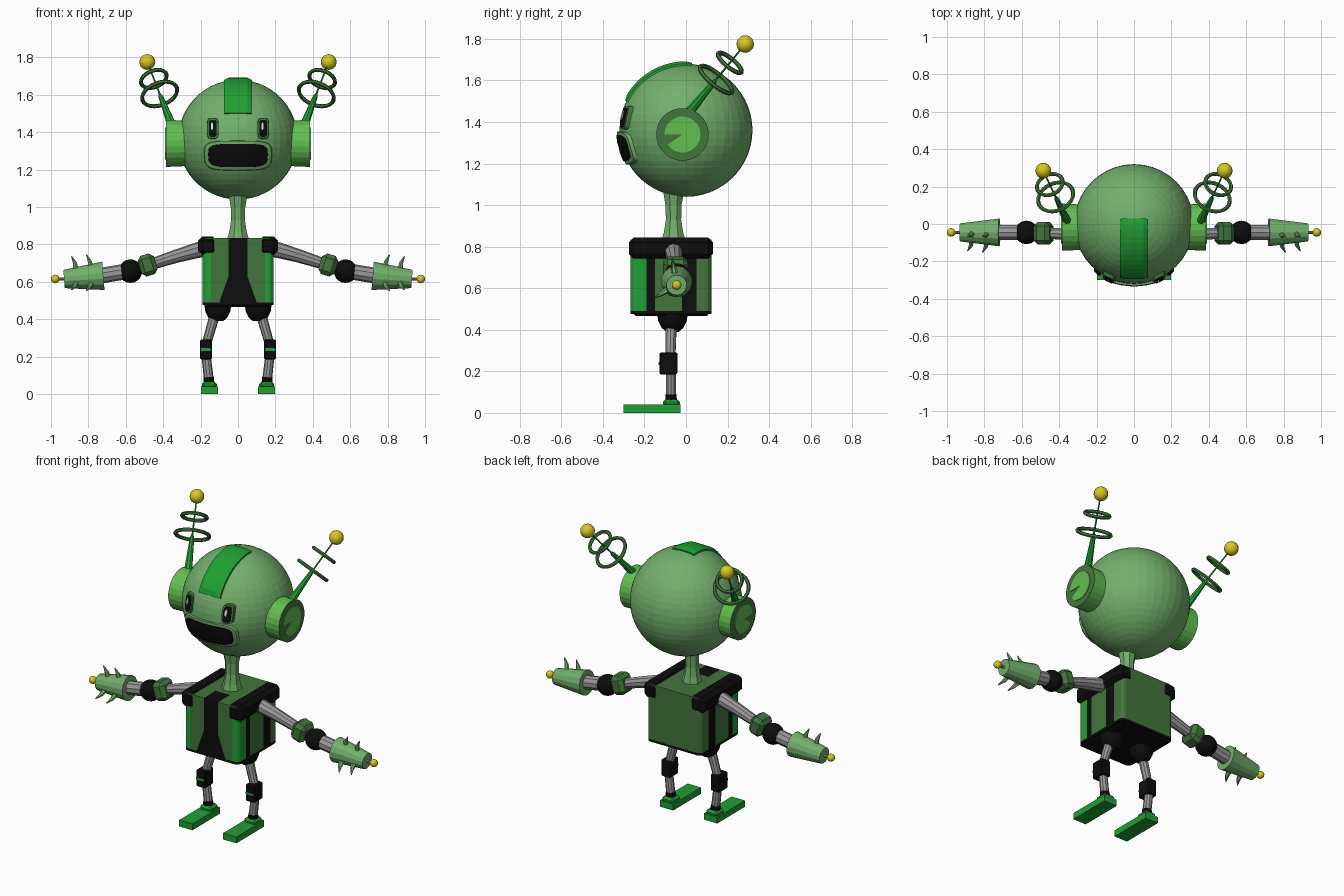
import bpy, bmesh, math
from mathutils import Vector, Matrix

cube = bpy.data.objects.get("Cube")
if cube:
    bpy.data.objects.remove(cube, do_unlink=True)


def material(name, rgb):
    m = bpy.data.materials.new(name)
    m.use_nodes = True
    m.diffuse_color = (*rgb, 1)
    m.node_tree.nodes["Principled BSDF"].inputs["Base Color"].default_value = (*rgb, 1)
    return m


PALE = material("pale green", (0.17, 0.43, 0.15))
BRIGHT = material("bright green", (0.12, 0.52, 0.08))
STRIPE = material("vivid green", (0.015, 0.35, 0.035))
DARK = material("dark green", (0.055, 0.18, 0.045))
BLACK = material("black", (0.004, 0.004, 0.004))
GREY = material("grey", (0.32, 0.31, 0.32))
YELLOW = material("yellow", (0.68, 0.58, 0.015))
WHITE = material("white", (0.8, 0.8, 0.8))


def finish(name, bm, *mats, smooth=None):
    bmesh.ops.recalc_face_normals(bm, faces=bm.faces)
    me = bpy.data.meshes.new(name)
    bm.to_mesh(me)
    bm.free()
    ob = bpy.data.objects.new(name, me)
    bpy.context.collection.objects.link(ob)
    for m in mats:
        me.materials.append(m)
    if smooth:
        bpy.ops.object.select_all(action='DESELECT')
        ob.select_set(True)
        bpy.context.view_layer.objects.active = ob
        bpy.ops.object.shade_smooth_by_angle(angle=math.radians(smooth))
    return ob


def ball(name, loc, r, mat, u=16, v=10):
    bm = bmesh.new()
    bmesh.ops.create_uvsphere(bm, u_segments=u, v_segments=v, radius=r,
                              matrix=Matrix.Translation(loc))
    return finish(name, bm, mat, smooth=40 if u < 20 else None)


def box(name, loc, size, mat, bevel=0.0, tilt=0.0):
    bm = bmesh.new()
    bmesh.ops.create_cube(bm, size=1, matrix=Matrix.LocRotScale(
        loc, Matrix.Rotation(tilt, 3, 'Y'), size))
    if bevel:
        bmesh.ops.bevel(bm, geom=bm.edges[:], offset=bevel, segments=1, affect='EDGES')
    return finish(name, bm, mat)


def tube(name, points, radii, mat, sides=10, smooth=None):
    """Capped loft of round rings along a path."""
    bm = bmesh.new()
    pts = [Vector(p) for p in points]
    rings = []
    for i, (p, r) in enumerate(zip(pts, radii)):
        d = pts[min(i + 1, len(pts) - 1)] - pts[max(i - 1, 0)]
        m = d.to_track_quat('Z', 'Y').to_matrix()
        rings.append([bm.verts.new(p + m @ Vector((r * math.cos(a), r * math.sin(a), 0)))
                      for a in ((k + 0.5) * math.tau / sides for k in range(sides))])
    for a, b in zip(rings, rings[1:]):
        for k in range(sides):
            j = (k + 1) % sides
            bm.faces.new((a[k], a[j], b[j], b[k]))
    bm.faces.new(rings[0])
    bm.faces.new(rings[-1])
    return finish(name, bm, mat, smooth=smooth)


# Head
HEAD, R = Vector((0, 0, 1.36)), 0.32
ball("head", HEAD, R, PALE, 40, 26)


def face_patch(name, cx, cz, w, h, lift, mat, power=4, taper=0.0):
    """Rounded plate following the front of the head."""
    bm = bmesh.new()
    n, rings = 32, []
    for s, up in ((1.04, -0.01), (1, lift), (0.75, lift), (0.5, lift), (0.25, lift)):
        ring = []
        for k in range(n):
            c, q = math.cos(k * math.tau / n), math.sin(k * math.tau / n)
            z = cz + s * h * math.copysign(abs(q) ** (2 / power), q)
            x = cx + s * w * math.copysign(abs(c) ** (2 / power), c) * (1 + taper * q)
            y = -math.sqrt((R + up) ** 2 - x * x - (z - HEAD.z) ** 2)
            ring.append(bm.verts.new((x, y, z)))
        rings.append(ring)
    for a, b in zip(rings, rings[1:]):
        for k in range(n):
            bm.faces.new((a[k], a[(k + 1) % n], b[(k + 1) % n], b[k]))
    bm.faces.new(rings[-1])
    return finish(name, bm, mat, smooth=30)


# Mouth and eyes
face_patch("lip", 0, 1.275, 0.178, 0.078, 0.012, PALE, taper=0.04)
face_patch("mouth", 0, 1.275, 0.158, 0.062, 0.016, BLACK, taper=0.04)
for s in (1, -1):
    face_patch("eye_rim", s * 0.135, 1.42, 0.03, 0.055, 0.016, DARK)
    face_patch("eye", s * 0.135, 1.42, 0.021, 0.046, 0.02, BLACK)
    face_patch("eye_glint", s * 0.135 - 0.004, 1.432, 0.006, 0.02, 0.023, WHITE, 2)

# Crest over the crown, running down to the forehead
bm = bmesh.new()
rows = []
for k in range(13):
    a = math.radians(-5 + k * 69 / 12)
    lift = 0.012 if 0 < k < 12 else 0.006
    row = []
    for x, up in ((-0.078, -0.03), (-0.074, 0), (-0.05, lift), (0.05, lift), (0.074, 0), (0.078, -0.03)):
        r = R + up
        row.append(bm.verts.new(HEAD + Vector((x, -r * math.sin(a), r * math.cos(a)))))
    rows.append(row)
for a, b in zip(rows, rows[1:]):
    for k in range(5):
        bm.faces.new((a[k], a[k + 1], b[k + 1], b[k]))
bm.faces.new(rows[0])
bm.faces.new(rows[-1])
finish("crest", bm, STRIPE)

# Ears and antennas
for s in (1, -1):
    ec = Vector((s * 0.385, -0.017, 1.34))
    ear = tube("ear", [(s * 0.27, ec.y, ec.z), ec], [0.122, 0.127], BRIGHT, 24)
    ear.data.materials.append(DARK)
    for f in ear.data.polygons:
        if f.normal.x * s > 0.9:
            f.material_index = 1
    bm = bmesh.new()
    wedge = [ec + Vector((s * 0.004, 0, 0))]
    for k in range(21):
        a = math.radians(-145 + k * 325 / 20)
        wedge.append(ec + Vector((s * 0.004, 0.087 * math.cos(a), 0.087 * math.sin(a))))
    face = bm.faces.new([bm.verts.new(p) for p in wedge])
    ext = bmesh.ops.extrude_face_region(bm, geom=[face])
    for v in (g for g in ext["geom"] if isinstance(g, bmesh.types.BMVert)):
        v.co.x -= s * 0.006
    finish("ear_dial", bm, BRIGHT)

    base, tip = Vector((s * 0.355, 0.01, 1.44)), Vector((s * 0.485, 0.285, 1.775))
    at = lambda t: base.lerp(tip, t)
    tube("antenna", [at(0), at(0.45), at(0.5), at(1)], [0.024, 0.013, 0.005, 0.004], STRIPE, 8)
    ball("antenna_tip", tip, 0.042, YELLOW)
    for t, r in ((0.49, 0.098), (0.73, 0.072)):
        bpy.ops.mesh.primitive_torus_add(
            major_segments=24, minor_segments=6, major_radius=r, minor_radius=0.011,
            location=at(t), rotation=(tip - base).to_track_quat('Z', 'Y').to_euler())
        ring = bpy.context.object
        ring.name = "antenna_ring"
        ring.data.materials.append(DARK)

# Neck
tube("neck", [(0, -0.06, z) for z in (0.83, 0.87, 0.93, 1.0, 1.07)],
     [0.062, 0.05, 0.04, 0.042, 0.055], PALE, 8)

# Body, cut into panels
bm = bmesh.new()
bmesh.ops.create_cube(bm, size=1, matrix=Matrix.LocRotScale((0, -0.073, 0.655), None, (0.38, 0.39, 0.36)))
uprights = [e for e in bm.edges if abs(e.verts[0].co.z - e.verts[1].co.z) > 0.1]
bmesh.ops.bevel(bm, geom=uprights, offset=0.03, segments=3, profile=0.5, affect='EDGES')
cuts = [((0, 0, z), (0, 0, 1)) for z in (0.49, 0.63)]
cuts += [((0, y, 0), (0, 1, 0)) for y in (-0.19, -0.15, -0.02, 0.05)]
for s in (1, -1):
    cuts += [((s * x, 0, 0), (1, 0, 0)) for x in (0.05, 0.145)]
    cuts.append(((s * 0.05, 0, 0.63), (1, 0, s * 0.36)))
for co, no in cuts:
    bmesh.ops.bisect_plane(bm, geom=bm.verts[:] + bm.edges[:] + bm.faces[:], plane_co=co, plane_no=no)
for f in bm.faces:
    c = f.calc_center_median()
    x = abs(c.x)
    panel = c.y < -0.15 and x < 0.05 + max(0, 0.63 - c.z) * 0.36
    band = x > 0.185 and (-0.19 < c.y < -0.15 or -0.02 < c.y < 0.05)
    if c.z < 0.49 or panel or band:
        f.material_index = 1
    elif x > 0.145 and c.y < -0.19:
        f.material_index = 2
finish("body", bm, DARK, BLACK, STRIPE)
box("hip_plate", (0, -0.07, 0.478), (0.35, 0.36, 0.025), BLACK, 0.01)

# Limbs
for s in (1, -1):
    P = lambda x, z, y=-0.065: (s * x, y, z)
    box("shoulder_cap", P(0.163, 0.793, -0.073), (0.1, 0.405, 0.1), BLACK, 0.022)

    # Leg
    tube("hip", [P(0.108, z) for z in (0.49, 0.44, 0.41, 0.39)], [0.076, 0.068, 0.053, 0.03], BLACK, 14, 50)
    tube("thigh", [P(0.125, 0.42, -0.072), P(0.168, 0.27, -0.075)], [0.028, 0.025], GREY)
    box("knee", P(0.172, 0.238, -0.085), (0.064, 0.086, 0.105), BLACK, 0.006)
    box("knee_stripe", P(0.172, 0.238, -0.129), (0.055, 0.006, 0.014), STRIPE)
    tube("shin", [P(0.17, 0.2, -0.072), P(0.155, 0.07, -0.072)], [0.025, 0.026], GREY)
    tube("ankle", [P(0.157, 0.09, -0.072), P(0.155, 0.05, -0.072)], [0.028, 0.03], BLACK)
    box("foot", P(0.153, 0.02, -0.163), (0.092, 0.275, 0.04), STRIPE)
    box("heel", P(0.153, 0.048, -0.07), (0.08, 0.08, 0.035), STRIPE, 0.012)

    # Arm
    tube("upper_arm", [P(0.17, 0.782, -0.06), P(0.32, 0.74, -0.055), P(0.46, 0.695, -0.05)],
         [0.045, 0.036, 0.03], GREY)
    box("elbow_guard", P(0.483, 0.69, -0.05), (0.09, 0.12, 0.115), DARK, 0.022, s * 0.3)
    ball("elbow", P(0.575, 0.657, -0.045), 0.063, BLACK)
    tube("forearm", [P(0.6, 0.655, -0.045), P(0.75, 0.63, -0.045)], [0.042, 0.042], GREY)
    tube("gauntlet", [P(0.72, 0.632, -0.045), P(0.93, 0.615, -0.045)], [0.076, 0.049], PALE, 14)
    tube("finger_rod", [P(0.92, 0.615, -0.045), P(0.97, 0.615, -0.045)], [0.009, 0.009], GREY, 8)
    ball("fingertip", P(0.977, 0.615, -0.045), 0.023, YELLOW)
    # Curved gauntlet spikes in two rows
    for angle in (100, 212):
        dy, dz = math.cos(math.radians(angle)), math.sin(math.radians(angle))
        for x, r in ((0.79, 0.064), (0.87, 0.056)):
            tube("spike", [P(x + dx, 0.62 + dz * (r + h), -0.045 + dy * (r + h))
                           for dx, h in ((-0.005, -0.02), (0.002, 0.025), (0.02, 0.062))],
                 [0.017, 0.012, 0.003], PALE, 6)
